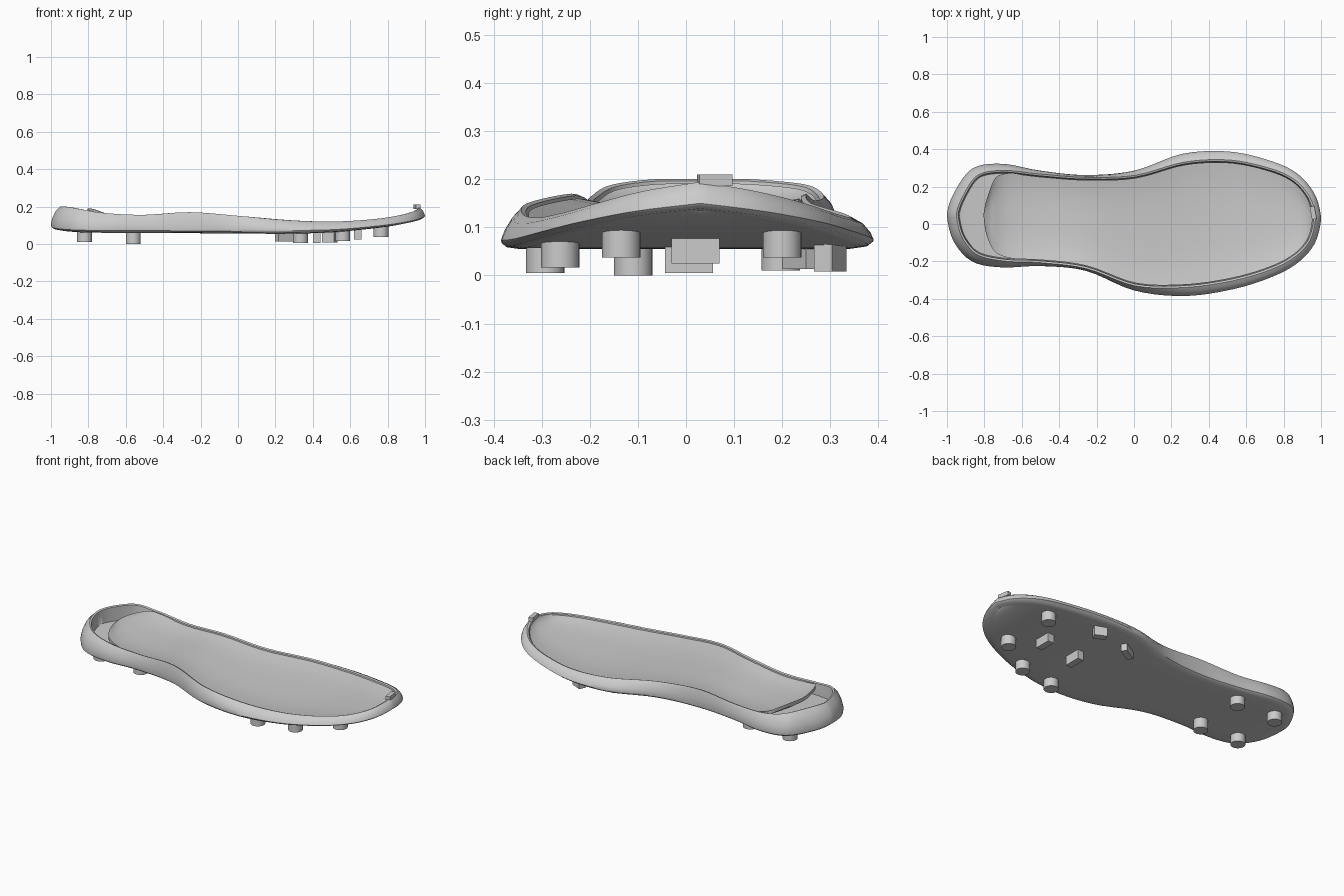
import bpy, bmesh, math
from mathutils import Vector, Matrix

cube = bpy.data.objects.get("Cube")
if cube:
    bpy.data.objects.remove(cube)

grey = bpy.data.materials.new("light_grey")
grey.use_nodes = True
grey.diffuse_color = (0.6, 0.6, 0.6, 1)
grey.node_tree.nodes["Principled BSDF"].inputs["Base Color"].default_value = (0.6, 0.6, 0.6, 1)

# Tables from heel to toe, at equal angles along a half circle in x
LEFT = (.05, .16, .295, .322, .285, .262, .285, .375, .388, .345, .275, .16, .03)
RIGHT = (.05, -.09, -.2, -.232, -.225, -.25, -.355, -.385, -.355, -.295, -.215, -.105, .03)
RIM = (.2, .2, .187, .165, .156, .17, .15, .128, .12, .13, .15, .175, .195)
BASE = (.08, .07, .063, .06, .06, .058, .056, .055, .062, .08, .1, .12, .135)
INSET = (.05, .05, .045, .035, .018, .012, .025, .045, .045, .04, .035, .03, .03)
N = 60


def sample(table, k):
    """Smooth value of a table at station k of N."""
    f = k / N * (len(table) - 1)
    i = min(int(f), len(table) - 2)
    u = f - i
    a, b = table[i], table[i + 1]
    p = table[i - 1] if i else a
    q = table[i + 2] if i + 2 < len(table) else b
    return b * u + a * (1 - u) + u * (1 - u) * ((1 - u) * (2 * a - p - b) + u * (2 * b - a - q)) / 2


# Closed outline: heel, left side, toe, right side
stations = list(range(N + 1)) + list(range(N - 1, 0, -1))
outline = []
for j, k in enumerate(stations):
    outline.append(Vector((-math.cos(math.pi * k / N), sample(LEFT if j <= N else RIGHT, k), 0)))
normals = []
for j in range(len(outline)):
    t = (outline[(j + 1) % len(outline)] - outline[j - 1]).normalized()
    normals.append(Vector((t.y, -t.x, 0)))


def ring(inset, extra, height, lift):
    """Outline moved inwards, at a fraction of the wall height plus a lift."""
    pts = []
    for p, n, k in zip(outline, normals, stations):
        z0, z1 = sample(BASE, k), sample(RIM, k)
        q = p + n * (inset * sample(INSET, k) + extra)
        q.z = z0 + (z1 - z0) * height + lift
        pts.append(q)
    return pts


def add_walls(bm, rings):
    rows = [[bm.verts.new(p) for p in r] for r in rings]
    for a, b in zip(rows, rows[1:]):
        for j in range(len(a)):
            i = j - 1
            bm.faces.new((a[i], a[j], b[j], b[i]))


def add_cap(bm, r, columns, dip=0):
    """Fill a ring from side to side, sagging by dip in the middle."""
    rows = []
    for k in range(N + 1):
        a, b = r[k], r[-k]
        sag = dip * min(1, (a - b).length / .3)
        row = []
        for c in range(columns + 1):
            u = c / columns
            p = a.lerp(b, u)
            p.z -= sag * (1 - abs(2 * u - 1) ** 3)
            row.append(bm.verts.new(p))
        rows.append(row)
    for a, b in zip(rows, rows[1:]):
        for c in range(columns):
            bm.faces.new((a[c], a[c + 1], b[c + 1], b[c]))


def finish(bm, name, angle=40):
    bmesh.ops.remove_doubles(bm, verts=bm.verts, dist=1e-5)
    bmesh.ops.recalc_face_normals(bm, faces=bm.faces)
    mesh = bpy.data.meshes.new(name)
    bm.to_mesh(mesh)
    bm.free()
    mesh.materials.append(grey)
    ob = bpy.data.objects.new(name, mesh)
    bpy.context.collection.objects.link(ob)
    bpy.ops.object.select_all(action='DESELECT')
    ob.select_set(True)
    bpy.context.view_layer.objects.active = ob
    bpy.ops.object.shade_smooth_by_angle(angle=math.radians(angle))
    return ob


# Outsole tray with rounded walls and a thin rim
bm = bmesh.new()
rings = [ring(0, .04, 0, 0), ring(0, .012, 0, .004), ring(0, .002, 0, .012), ring(0, 0, .25, 0),
         ring(.15, 0, .5, 0), ring(.5, 0, .8, 0), ring(1, 0, 1, 0),
         ring(1, .01, 1, -.004), ring(1, .016, .35, 0)]
add_walls(bm, rings)
add_cap(bm, rings[0], 6)
add_cap(bm, rings[-1], 6)
finish(bm, "outsole")

# Insole board, shorter at the heel with a curled back edge
bm = bmesh.new()
top = ring(1, .015, 1, -.01)
for p in top:
    if p.x < -.6:
        p.x = -.6 + (p.x + .6) * .61
low = [p - Vector((0, 0, .02)) for p in top]
add_walls(bm, [low, top])
add_cap(bm, top, 10, .018)
add_cap(bm, low, 10, .018)
finish(bm, "insole")

# Round studs: x, y, bottom z
studs = {"toe_stud_left": (.765, .2, .037), "toe_stud_right": (.765, -.135, .037),
         "outer_stud_front": (.56, -.262, .017), "outer_stud_rear": (.335, -.293, .005)}
for x, place in ((-.56, "front"), (-.82, "rear")):
    studs["heel_stud_left_" + place] = (x, .197, .01)
    studs["heel_stud_right_" + place] = (x, -.11, 0 if place == "front" else .01)
for name, (x, y, z) in studs.items():
    bm = bmesh.new()
    bmesh.ops.create_cone(bm, cap_ends=True, segments=32, radius1=.04, radius2=.04, depth=.065,
                          matrix=Matrix.Translation((x, y, z + .0325)))
    finish(bm, name)


def block(name, centre, size, turn=0):
    bm = bmesh.new()
    m = (Matrix.Translation(centre) @ Matrix.Rotation(math.radians(turn), 4, 'Z')
         @ Matrix.Diagonal((*size, 1)))
    bmesh.ops.create_cube(bm, size=1, matrix=m)
    finish(bm, name)


# Bar studs under the forefoot and the small tab at the toe
block("centre_bar_front", (.64, .02, .053), (.04, .1, .056))
block("centre_bar_rear", (.42, .006, .036), (.04, .1, .062))
block("inner_bar_front", (.49, .3, .04), (.072, .042, .064), -25)
block("inner_bar_rear", (.25, .24, .042), (.1, .035, .058), 30)
block("toe_tab", (.958, .06, .198), (.025, .07, .024), 10)
